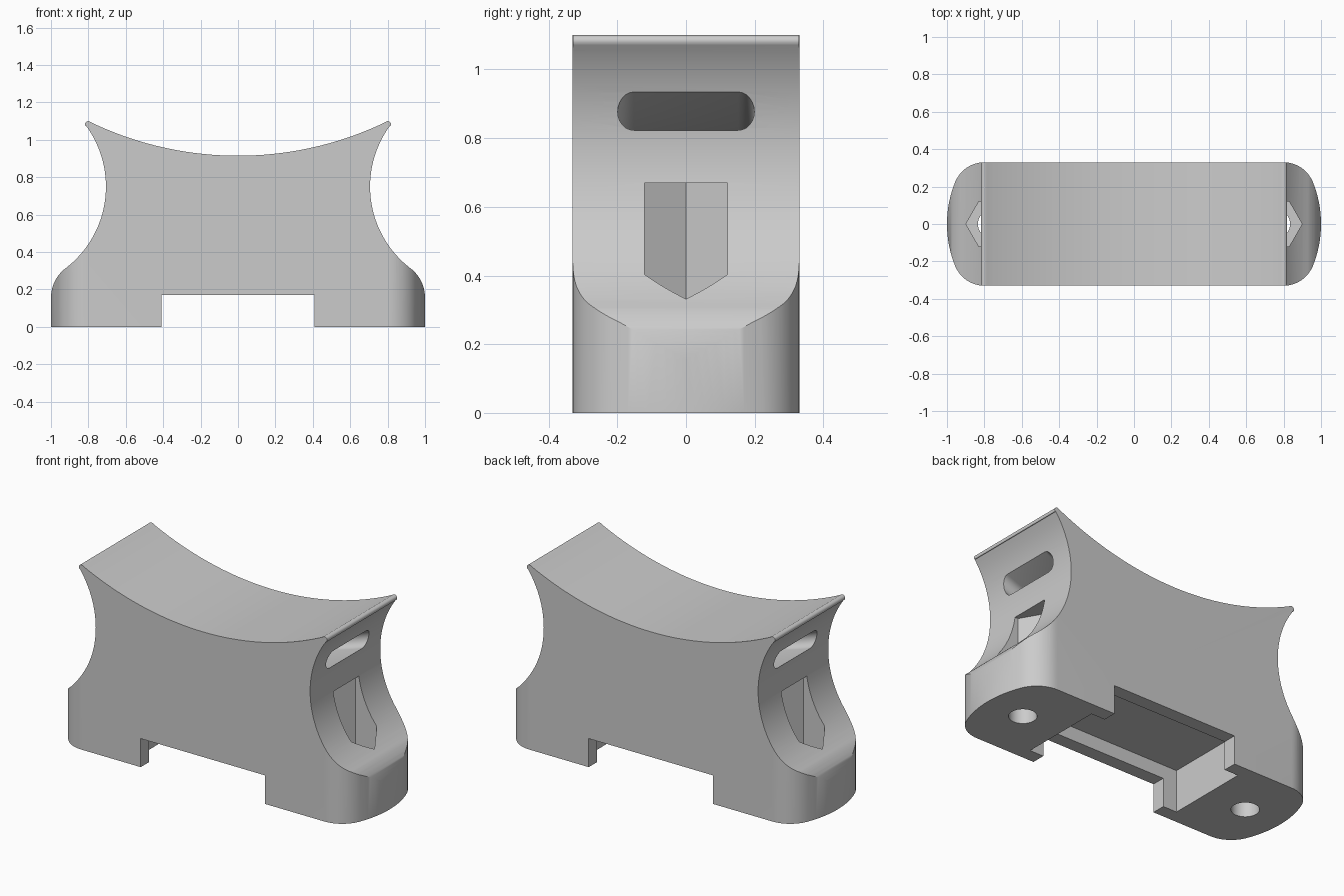
import bpy, bmesh
from math import sin, cos, radians, pi
from mathutils import Vector

cube = bpy.data.objects.get("Cube")
if cube:
    bpy.data.objects.remove(cube, do_unlink=True)

grey = bpy.data.materials.new("plain grey")
grey.use_nodes = True
colour = (0.6, 0.6, 0.6, 1)
grey.diffuse_color = colour
grey.node_tree.nodes["Principled BSDF"].inputs["Base Color"].default_value = colour


def arc(cx, cy, r, a, b, n):
    """Points on a circle from angle a to angle b in degrees."""
    angles = [radians(a + (b - a) * i / n) for i in range(n + 1)]
    return [(cx + r * cos(t), cy + r * sin(t)) for t in angles]


def mesh_object(name, bm):
    bmesh.ops.recalc_face_normals(bm, faces=bm.faces)
    mesh = bpy.data.meshes.new(name)
    bm.to_mesh(mesh)
    bm.free()
    mesh.materials.append(grey)
    obj = bpy.data.objects.new(name, mesh)
    bpy.context.collection.objects.link(obj)
    return obj


def loft(name, rings):
    """Closed solid through a list of equal rings."""
    bm = bmesh.new()
    loops = [[bm.verts.new(p) for p in ring] for ring in rings]
    for a, b in zip(loops, loops[1:]):
        for i in range(len(a)):
            j = (i + 1) % len(a)
            bm.faces.new((a[i], a[j], b[j], b[i]))
    bm.faces.new(loops[0])
    bm.faces.new(loops[-1])
    return mesh_object(name, bm)


def prism_y(name, pts, lo, hi):
    return loft(name, [[(x, y, z) for x, z in pts] for y in (lo, hi)])


def prism_z(name, pts, lo, hi):
    return loft(name, [[(x, y, z) for x, y in pts] for z in (lo, hi)])


def box(name, x, y, lo, hi):
    return prism_z(name, [(-x, -y), (x, -y), (x, y), (-x, y)], lo, hi)


def combine(target, tool, operation="DIFFERENCE"):
    bpy.context.view_layer.objects.active = target
    mod = target.modifiers.new(operation, "BOOLEAN")
    mod.operation, mod.solver, mod.object = operation, "EXACT", tool
    bpy.ops.object.modifier_apply(modifier=mod.name)
    bpy.data.objects.remove(tool, do_unlink=True)


# Front silhouette: saddle, rounded tip, waist, foot shoulder
SADDLE_Z, SADDLE_R = 2.735, 1.82
half = (arc(0, SADDLE_Z, SADDLE_R, 270, 295.5, 24)
        + arc(0.801, 1.083, 0.017, 116, -36, 8)
        + arc(1.256, 0.75, 0.55, 144, 232.5, 32)
        + arc(0.8, 0.155, 0.2, 52.5, 0, 14)[1:]
        + [(1, -0.0)])
profile = half + [(-x, z) for x, z in reversed(half[1:])]
body = prism_y("saddle_block", profile, -0.5, 0.5)

# Plan outline with bowed, rounded ends
quarter = arc(0.4, 0, 0.6, 0, 21.85, 8) + arc(0.799, 0.16, 0.17, 21.85, 90, 14)[1:]
right = [(x, -y) for x, y in reversed(quarter[1:])] + quarter
plan = right + [(-x, -y) for x, y in right]
combine(body, prism_z("plan_outline", plan, -0.2, 1.4), "INTERSECT")

# Channel between the feet and the wider pocket above it
combine(body, box("channel", 0.41, 0.6, -0.2, 0.17))
combine(body, box("pocket", 0.5, 0.25, -0.1, 0.25))

# Hexagonal recess and bolt hole in each foot
for side in (1, -1):
    x = 0.76 * side
    combine(body, prism_z("hex_recess", arc(x, 0, 0.139, 0, 300, 5), 0.25, 0.67))
    combine(body, prism_z("bolt_hole", arc(x, 0, 0.075, 0, 350, 35), -0.2, 0.4))

# Strap slot: rounded section swept parallel to the saddle
section = arc(0.152, 0, 0.047, -90, 90, 12) + arc(-0.152, 0, 0.047, 90, 270, 12)
SLOT_R = 1.993
rings = []
for i in range(41):
    t = radians(-27 + 54 * i / 40)
    rings.append([((SLOT_R + r) * sin(t), y, SADDLE_Z - (SLOT_R + r) * cos(t))
                  for y, r in section])
combine(body, loft("strap_slot", rings))

# Smooth curved surfaces, crisp edges
bpy.ops.object.select_all(action="DESELECT")
body.select_set(True)
bpy.context.view_layer.objects.active = body
bpy.ops.object.shade_smooth_by_angle(angle=radians(30))
